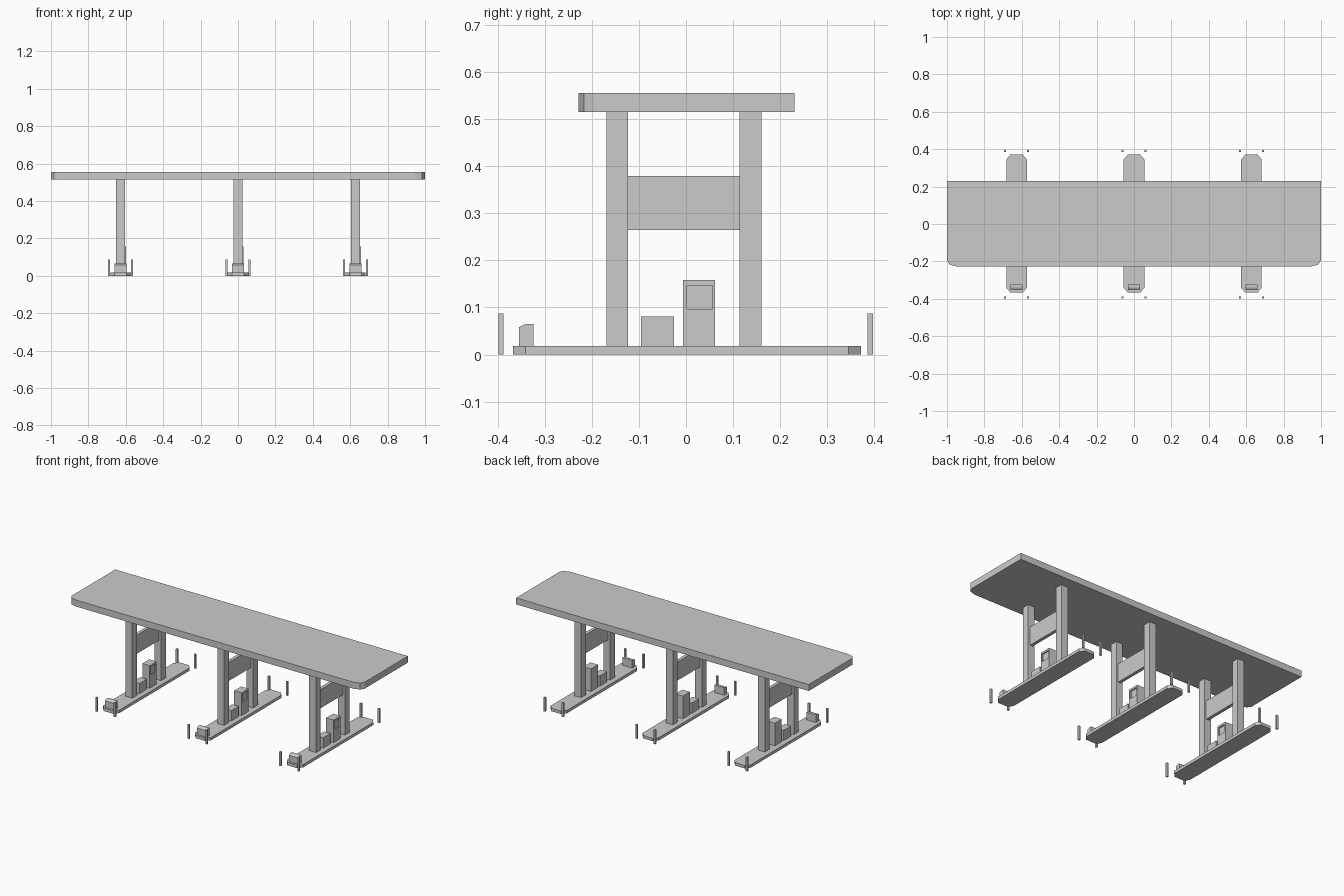
import bpy
import bmesh

if "Cube" in bpy.data.objects:
    bpy.data.objects.remove(bpy.data.objects["Cube"], do_unlink=True)

grey = bpy.data.materials.new("plain_grey")
grey.use_nodes = True
GREY = (0.6, 0.6, 0.6, 1)
grey.diffuse_color = GREY
grey.node_tree.nodes["Principled BSDF"].inputs["Base Color"].default_value = GREY


def finish(name, bm):
    bmesh.ops.recalc_face_normals(bm, faces=bm.faces)
    mesh = bpy.data.meshes.new(name)
    bm.to_mesh(mesh)
    bm.free()
    mesh.materials.append(grey)
    obj = bpy.data.objects.new(name, mesh)
    bpy.context.collection.objects.link(obj)
    return obj


def prism(name, outline, offset):
    """Extrude a flat outline of 3D points along an offset."""
    bm = bmesh.new()
    face = bm.faces.new([bm.verts.new(p) for p in outline])
    extruded = bmesh.ops.extrude_face_region(bm, geom=[face])["geom"]
    verts = [v for v in extruded if isinstance(v, bmesh.types.BMVert)]
    bmesh.ops.translate(bm, verts=verts, vec=offset)
    return finish(name, bm)


def box(name, x, y, z):
    outline = [(x[0], y[0], z[0]), (x[1], y[0], z[0]),
               (x[1], y[1], z[0]), (x[0], y[1], z[0])]
    return prism(name, outline, (0, 0, z[1] - z[0]))


def mirrored_plan(half):
    """Complete a plan outline from its +x half."""
    return half + [(-x, y) for x, y in reversed(half)]


def pump(name, x, y, z, screen_y, screen_z, depth):
    """Cabinet with a recessed screen on its +x face."""
    cabinet = box(name, x, y, z)
    cutter = box(name + "_screen_cutter", (x[1] - depth, x[1] + depth), screen_y, screen_z)
    cutter.hide_render = True
    cutter.hide_viewport = True
    cut = cabinet.modifiers.new("screen_recess", "BOOLEAN")
    cut.operation = "DIFFERENCE"
    cut.solver = "EXACT"
    cut.object = cutter


# Canopy roof with eased front corners
roof = mirrored_plan([(0.945, -0.228), (0.985, -0.217), (1, -0.195), (1, 0.23)])
prism("canopy_roof", [(x, y, 0.515) for x, y in roof], (0, 0, 0.04))

# Three identical pump islands
BASE = 0.018
island = mirrored_plan([(0.033, -0.367), (0.055, -0.341), (0.055, 0.345), (0.033, 0.371)])
for side, cx in (("right", -0.628), ("middle", 0), ("left", 0.628)):
    def span(half):
        return (cx - half, cx + half)

    prism(side + "_island", [(cx + x, y, 0) for x, y in island], (0, 0, BASE))

    # Columns and the panel between them
    box(side + "_front_column", span(0.023), (-0.169, -0.123), (BASE, 0.515))
    box(side + "_back_column", span(0.023), (0.114, 0.16), (BASE, 0.515))
    box(side + "_sign_panel", span(0.01), (-0.123, 0.114), (0.264, 0.379))

    # Pump cabinet and low bin
    pump(side + "_pump", (cx - 0.022, cx + 0.029), (-0.006, 0.062), (BASE, 0.158),
         (0.002, 0.056), (0.097, 0.146), 0.008)
    box(side + "_bin", span(0.022), (-0.096, -0.025), (BASE, 0.081))

    # Bumper with a sloped front edge
    profile = [(-0.354, BASE), (-0.354, 0.058), (-0.34, 0.065), (-0.324, 0.065), (-0.324, BASE)]
    prism(side + "_bumper", [(cx - 0.033, y, z) for y, z in profile], (0.066, 0, 0))

    # Guard posts at the island corners
    for end, y in (("front", -0.393), ("back", 0.391)):
        for hand, dx in (("right", -0.062), ("left", 0.062)):
            px = cx + dx
            box(f"{side}_{end}_{hand}_post", (px - 0.0055, px + 0.0055),
                (y - 0.0055, y + 0.0055), (0, 0.087))
